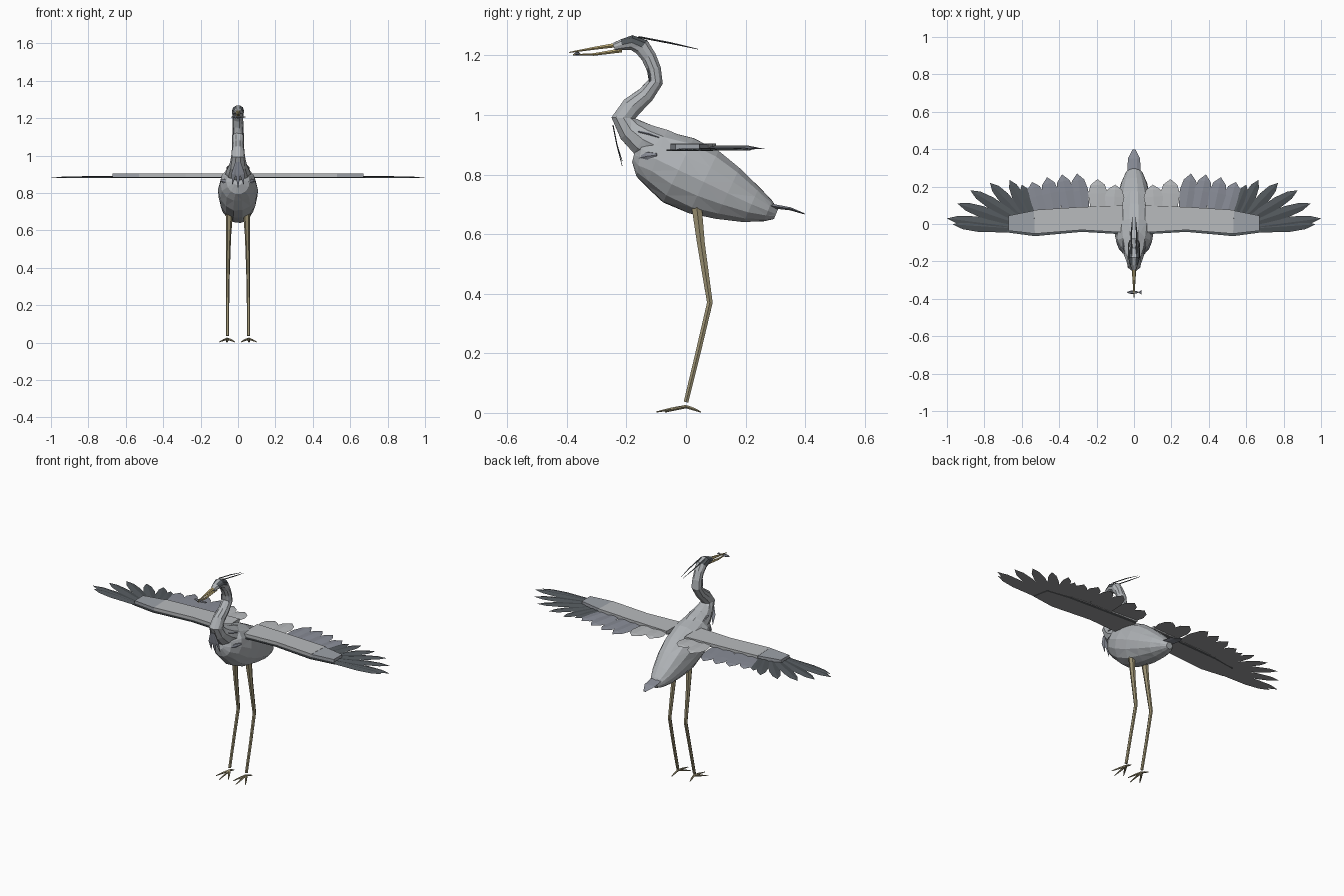
import bpy, bmesh, random
from math import sin, cos, tau
from mathutils import Vector

random.seed(4)
cube = bpy.data.objects.get("Cube")
if cube:
    bpy.data.objects.remove(cube, do_unlink=True)


def material(name, colour):
    m = bpy.data.materials.new(name)
    m.use_nodes = True
    rgba = (*colour, 1)
    m.diffuse_color = rgba
    bsdf = next(n for n in m.node_tree.nodes if n.type == 'BSDF_PRINCIPLED')
    bsdf.inputs["Base Color"].default_value = rgba
    return m


LIGHT = material("light_grey", (.48, .495, .51))
BODY = material("body_grey", (.43, .45, .47))
COVERT = material("covert_grey", (.34, .36, .395))
BLUE = material("blue_grey", (.25, .265, .31))
UNDER = material("underwing_grey", (.32, .32, .33))
DARK = material("slate_dark", (.083, .095, .105))
BEAK = material("beak_yellow", (.50, .40, .18))
LEG = material("leg_olive", (.33, .285, .17))


def finish(name, bm, mats, mirror=False):
    bmesh.ops.recalc_face_normals(bm, faces=bm.faces)
    mesh = bpy.data.meshes.new(name)
    bm.to_mesh(mesh)
    bm.free()
    for m in mats:
        mesh.materials.append(m)
    obj = bpy.data.objects.new(name, mesh)
    bpy.context.collection.objects.link(obj)
    if mirror:
        obj.modifiers.new("Mirror", 'MIRROR').use_mirror_merge = False


def add_tube(bm, path, sides, jitter=0):
    """Loft elliptical rings along points of (x, y, z, half width, half height)."""
    pts = [Vector(p[:3]) for p in path]
    rings = []
    for i, p in enumerate(path):
        t = (pts[min(i + 1, len(pts) - 1)] - pts[max(i - 1, 0)]).normalized()
        ref = Vector((1, 0, 0)) if abs(t.x) < .9 else Vector((0, 1, 0))
        up = t.cross(ref).normalized()
        side = up.cross(t)
        ring = []
        for k in range(sides):
            a = tau * k / sides
            r = 1 + random.uniform(-jitter, jitter)
            ring.append(bm.verts.new(pts[i] + r * (side * cos(a) * p[3] + up * sin(a) * p[4])))
        rings.append(ring)
    for a, b in zip(rings, rings[1:]):
        for k in range(sides):
            n = (k + 1) % sides
            bm.faces.new((a[k], a[n], b[n], b[k]))
    bm.faces.new(rings[0])
    bm.faces.new(rings[-1])


def tubes(name, paths, mat, sides=6, mirror=False):
    bm = bmesh.new()
    for path in paths:
        add_tube(bm, path, sides)
    finish(name, bm, [mat], mirror)


def plate(name, outline, z0, z1, mat):
    bm = bmesh.new()
    low = [bm.verts.new((x, y, z0)) for x, y in outline]
    top = [bm.verts.new((x, y, z1)) for x, y in outline]
    bm.faces.new(low)
    bm.faces.new(top)
    for i in range(len(low)):
        j = (i + 1) % len(low)
        bm.faces.new((low[i], low[j], top[j], top[i]))
    bmesh.ops.recalc_face_normals(bm, faces=bm.faces)
    for f in bm.faces:
        f.material_index = int(f.normal.z < -.5)
    finish(name, bm, [mat, UNDER], True)


def feathers(name, specs, width, z, mat):
    """Leaf-shaped blades with a raised quill line and a grey underside."""
    bm = bmesh.new()
    for i, (rx, ry, tx, ty) in enumerate(specs):
        h = z + .0012 * (i % 3)
        root, tip = Vector((rx, ry, h)), Vector((tx, ty, h))
        d = tip - root
        side = Vector((-d.y, d.x, 0)).normalized() * width / 2
        rise = Vector((0, 0, .006))
        left, right, ridge = [], [], []
        for f, w in ((0, .7), (.6, 1), (.84, .72)):
            c = root + d * f
            left.append(bm.verts.new(c + side * w))
            right.append(bm.verts.new(c - side * w))
            ridge.append(bm.verts.new(c + rise))
        end = bm.verts.new(tip)
        for k in range(2):
            bm.faces.new((left[k], left[k + 1], ridge[k + 1], ridge[k]))
            bm.faces.new((ridge[k], ridge[k + 1], right[k + 1], right[k]))
        bm.faces.new((left[2], end, ridge[2]))
        bm.faces.new((ridge[2], end, right[2]))
        bm.faces.new((left[0], ridge[0], right[0]))
        bm.faces.new(left + [end] + right[::-1])
    bmesh.ops.recalc_face_normals(bm, faces=bm.faces)
    for f in bm.faces:
        f.material_index = int(f.normal.z < -.5)
    finish(name, bm, [mat, UNDER], True)


# Body: a slanted, faceted egg
bm = bmesh.new()
add_tube(bm, [(0, -.175, .865, .025, .025), (0, -.155, .86, .062, .068),
              (0, -.10, .852, .095, .1), (0, -.025, .815, .107, .122),
              (0, .06, .775, .103, .12), (0, .14, .737, .09, .097),
              (0, .22, .70, .07, .066), (0, .275, .678, .045, .038),
              (0, .302, .667, .02, .018)], 14, .02)
bmesh.ops.triangulate(bm, faces=bm.faces)
finish("body", bm, [BODY])

# Neck and head, with a dark stripe on each side of the crown
bm = bmesh.new()
add_tube(bm, [(0, -.03, .865, .07, .07), (0, -.09, .89, .072, .068),
              (0, -.145, .918, .062, .058), (0, -.185, .95, .047, .047),
              (0, -.21, .99, .038, .042), (0, -.182, 1.028, .034, .036),
              (0, -.135, 1.067, .032, .03), (0, -.102, 1.112, .031, .026),
              (0, -.108, 1.155, .029, .025), (0, -.125, 1.195, .028, .026),
              (0, -.148, 1.228, .031, .03), (0, -.182, 1.243, .031, .026),
              (0, -.215, 1.236, .022, .019), (0, -.242, 1.228, .013, .014)], 10, .02)
for f in bm.faces:
    c = f.calc_center_median()
    f.material_index = int(c.z > 1.238 and c.y > -.205 and abs(c.x) > .012)
bmesh.ops.triangulate(bm, faces=bm.faces)
finish("neck_and_head", bm, [BODY, DARK])

# Beak and the small fish held crosswise
tubes("upper_beak", [[(0, -.225, 1.236, .013, .009), (0, -.30, 1.225, .008, .006),
                      (0, -.392, 1.21, .002, .002)]], BEAK)
tubes("lower_beak", [[(0, -.215, 1.217, .012, .008), (0, -.31, 1.203, .007, .005),
                      (0, -.38, 1.202, .002, .002)]], BEAK)
tubes("fish", [[(-.036, -.365, 1.207, .003, .003), (-.015, -.365, 1.206, .009, .008),
                (.01, -.365, 1.206, .007, .006), (.026, -.365, 1.206, .002, .003),
                (.04, -.365, 1.206, .012, .003)]], BLUE)

# Crest plumes, breast plumes and small side markings
tubes("crest_plumes", [[(.014, -.16, 1.262, .005, .003), (.014, -.05, 1.241, .004, .003),
                        (.008, .04, 1.221, .001, .001)]], DARK, 4, True)
tubes("breast_plumes", [[(x * .3, -.245, .965, .006, .002), (x * .75, -.232, .9, .013, .002),
                         (x, -.214, z, .001, .001)]
                        for x, z in ((-.03, .845), (0, .828), (.03, .845))],
      BLUE, 4)
tubes("shoulder_patches", [[(.055, -.155, .856, .005, .006), (.073, -.127, .862, .01, .016),
                            (.089, -.097, .866, .006, .006)]], BLUE, 6, True)
tubes("neck_streaks", [[(.05, -.16, .945, .002, .003), (.058, -.125, .937, .004, .004),
                        (.06, -.09, .925, .002, .002)],
                       [(.022, -.128, 1.155, .002, .002), (.025, -.122, 1.135, .004, .004),
                        (.025, -.122, 1.11, .002, .002)]], BLUE, 4, True)

# Tail
tubes("tail", [[(0, .25, .70, .035, .01), (0, .35, .685, .033, .006),
                (0, .398, .668, .008, .002)]], BLUE)

# Legs with a backward joint
tubes("legs", [[(.046, .035, .70, .02, .02), (.05, .05, .57, .013, .015),
                (.054, .08, .37, .01, .011), (.056, .04, .2, .009, .01),
                (.056, 0, .036, .009, .009)]], LEG, 6, True)
# Feet: three front toes and one back toe
tubes("feet", [[(.056, 0, .021, .007, .006), (.056 + dx * .5, dy * .5, .013, .006, .005),
                (.056 + dx, dy, .003, .002, .002)]
               for dx, dy in ((-.04, -.07), (0, -.1), (.044, -.07), (.005, .05))],
      LEG, 5, True)

# Wings: dark leading edge below, pale coverts above
plate("wing_underlayer", [(.06, -.055), (.28, -.042), (.53, -.065), (.68, -.045),
                          (.66, .05), (.52, .07), (.06, .09)], .879, .884, DARK)
plate("inner_wing_coverts", [(.06, -.045), (.28, -.032), (.53, -.052),
                             (.535, .075), (.3, .09), (.06, .1)], .884, .904, LIGHT)
plate("outer_wing_coverts", [(.53, -.052), (.67, -.036), (.67, .045), (.535, .072)],
      .884, .903, COVERT)

# Feather rows, from wing tip inward
feathers("primary_feathers", [(.62, -.02, 1.0, .03), (.62, 0, .945, .11), (.61, .02, .875, .18),
                              (.59, .03, .77, .22), (.56, .03, .665, .235),
                              (.53, .03, .60, .21), (.62, -.025, .97, -.002)], .062, .881, DARK)
feathers("secondary_feathers", [(.27, .04, .305, .27), (.34, .04, .385, .265),
                                (.42, .04, .465, .25), (.49, .03, .545, .225)], .093, .885, BLUE)
feathers("inner_wing_feathers", [(.19, .05, .195, .24), (.11, .05, .10, .21)], .105, .891, LIGHT)
